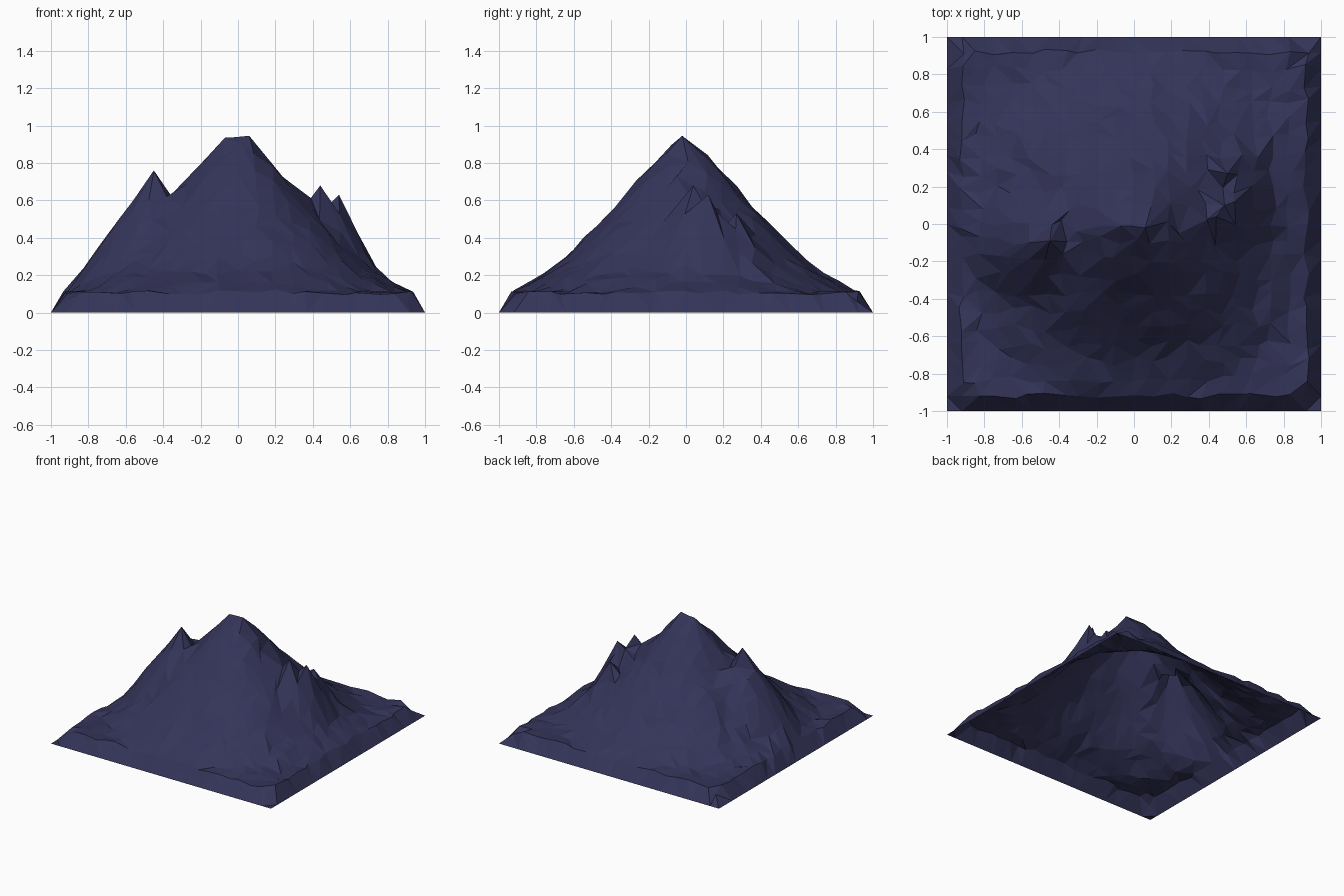
import bpy, bmesh, math, random

if "Cube" in bpy.data.objects:
    bpy.data.objects.remove(bpy.data.objects["Cube"])

random.seed(11)

# Mountain profile: (distance from summit, height)
PROFILE = [(0, .95), (.08, .885), (.18, .785), (.25, .705), (.37, .56), (.52, .415),
           (.62, .305), (.72, .22), (.82, .165), (.92, .107)]
# Side crags: (x, y, top, steepness)
CRAGS = [(-.45, -.09, .76, 1.4), (-.56, -.10, .60, 1.55), (-.31, -.04, .68, 1.6),
         (.44, .04, .68, 1.45), (.54, .12, .63, 1.9), (.50, .27, .53, 1.5),
         (-.07, -.01, .935, 1.15), (.06, -.02, .945, 1.15), (.24, -.05, .725, 1.4)]


def profile(r):
    for (r0, z0), (r1, z1) in zip(PROFILE, PROFILE[1:]):
        if r <= r1:
            return z0 + (z1 - z0) * (r - r0) / (r1 - r0)
    return PROFILE[-1][1]


def height(x, y):
    # rounded-square cone, with the crags standing out of it
    r = (abs(x) ** 2.4 + abs(y + .01) ** 2.4) ** (1 / 2.4)
    z = profile(r)
    for cx, cy, top, steep in CRAGS:
        z = max(z, top - steep * math.hypot(x - cx, y - cy))
    return z


# Grid lines: even inside, with a narrow skirt at the rim
N = 20
lines = [-1] + [-.92 + 1.84 * i / N for i in range(N + 1)] + [1]
last = len(lines) - 1

bm = bmesh.new()
grid = []
for j, y in enumerate(lines):
    row = []
    for i, x in enumerate(lines):
        rim = i in (0, last) or j in (0, last)
        if rim:
            row.append(bm.verts.new((x, y, 0)))
            continue
        # jitter the rock points; keep the shoulder row near the rim
        side, end = i in (1, last - 1), j in (1, last - 1)
        jx = .016 if side else .026
        jy = .016 if end else .026
        vx, vy = x + random.uniform(-jx, jx), y + random.uniform(-jy, jy)
        vz = height(vx, vy) + random.uniform(-.011, .011)
        if side and end:
            vz = .06  # shoulder sinks at the corners
        row.append(bm.verts.new((vx, vy, vz)))
    grid.append(row)

# Snap the nearest point to each crag tip
inner = [v for row in grid[2:-2] for v in row[2:-2]]
for cx, cy, top, _ in CRAGS:
    v = min(inner, key=lambda p: math.hypot(p.co.x - cx, p.co.y - cy))
    v.co = (cx, cy, top)
    inner.remove(v)

# Triangles, with the diagonals turned at random
for j in range(last):
    for i in range(last):
        a, b, c, d = grid[j][i], grid[j][i + 1], grid[j + 1][i + 1], grid[j + 1][i]
        if random.random() < .5:
            bm.faces.new((a, b, c))
            bm.faces.new((a, c, d))
        else:
            bm.faces.new((a, b, d))
            bm.faces.new((b, c, d))

mesh = bpy.data.meshes.new("mountain")
bm.to_mesh(mesh)
bm.free()

rock = bpy.data.materials.new("slate blue rock")
rock.diffuse_color = (.034, .034, .100, 1)
rock.use_nodes = True
rock.node_tree.nodes["Principled BSDF"].inputs["Base Color"].default_value = rock.diffuse_color
mesh.materials.append(rock)
mountain = bpy.data.objects.new("mountain", mesh)
bpy.context.collection.objects.link(mountain)
